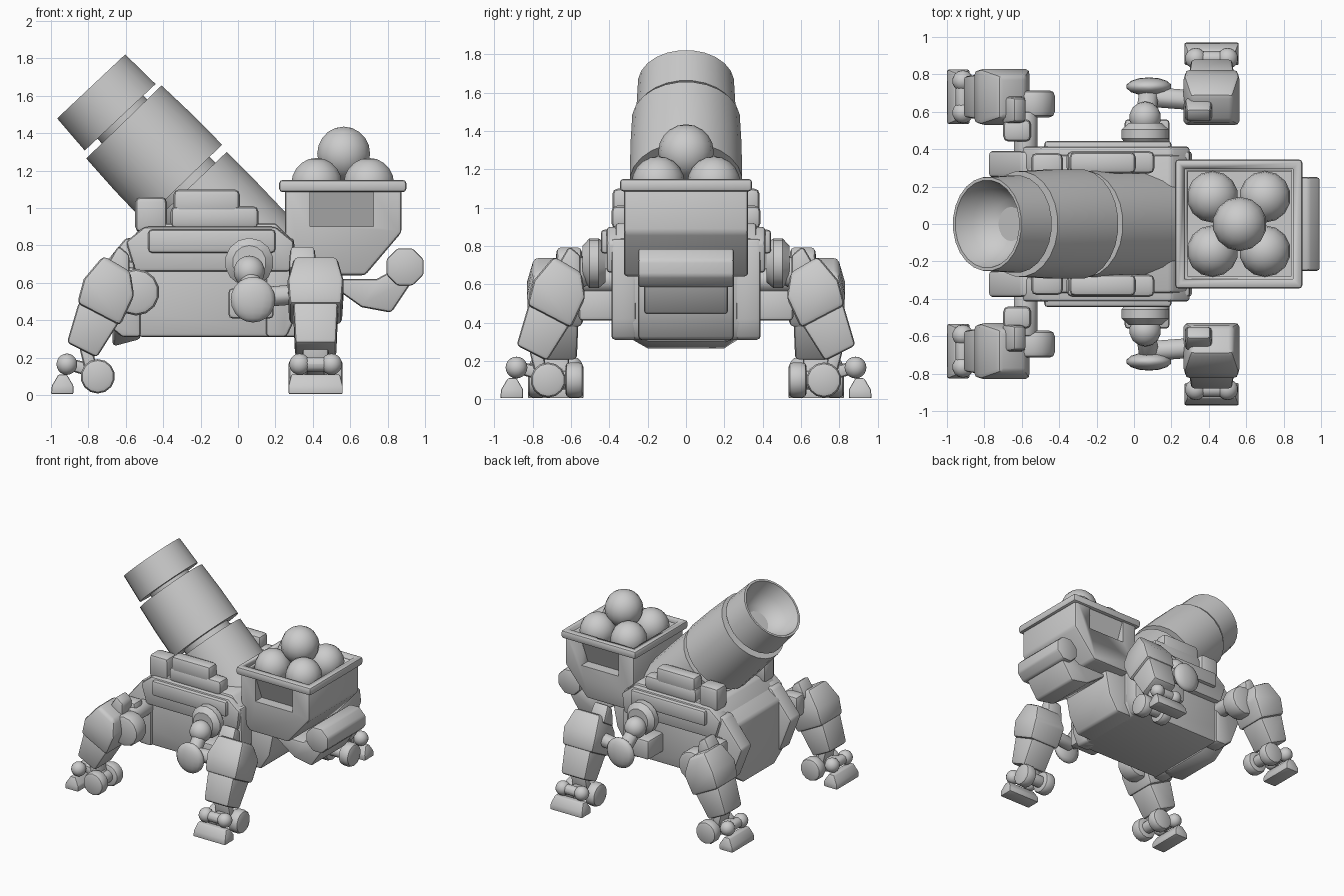
import bpy, bmesh, math
from mathutils import Vector

if "Cube" in bpy.data.objects:
    bpy.data.objects.remove(bpy.data.objects["Cube"])

grey = bpy.data.materials.new("plain_grey")
grey.use_nodes = True
COLOUR = (0.6, 0.6, 0.6, 1)
grey.diffuse_color = COLOUR
grey.node_tree.nodes["Principled BSDF"].inputs["Base Color"].default_value = COLOUR


def finish(bm, name, bevel=0.0, angle=35):
    bmesh.ops.recalc_face_normals(bm, faces=bm.faces)
    mesh = bpy.data.meshes.new(name)
    bm.to_mesh(mesh)
    bm.free()
    mesh.materials.append(grey)
    ob = bpy.data.objects.new(name, mesh)
    bpy.context.collection.objects.link(ob)
    bpy.ops.object.select_all(action='DESELECT')
    ob.select_set(True)
    bpy.context.view_layer.objects.active = ob
    if bevel:
        mod = ob.modifiers.new("bevel", 'BEVEL')
        mod.width, mod.segments = bevel, 2
        bpy.ops.object.modifier_apply(modifier="bevel")
    bpy.ops.object.shade_smooth_by_angle(angle=math.radians(angle))
    return ob


def loft(name, rings, bevel=0.0):
    """Closed solid through rings that have equal point counts."""
    bm = bmesh.new()
    loops = [[bm.verts.new(p) for p in ring] for ring in rings]
    n = len(loops[0])
    for a, b in zip(loops, loops[1:]):
        for i in range(n):
            bm.faces.new((a[i], a[(i + 1) % n], b[(i + 1) % n], b[i]))
    bm.faces.new(loops[0])
    bm.faces.new(loops[-1])
    return finish(bm, name, bevel)


def prism(name, profile, y0, y1, bevel=0.02):
    return loft(name, [[(x, y, z) for x, z in profile] for y in (y0, y1)], bevel)


def box(name, x0, x1, y0, y1, z0, z1, bevel=0.02):
    return prism(name, [(x0, z0), (x1, z0), (x1, z1), (x0, z1)], y0, y1, bevel)


def turned(name, start, end, profile, sides=24, bevel=0.0):
    """Solid of revolution: profile gives (fraction along axis, radius)."""
    start, end = Vector(start), Vector(end)
    turn = (end - start).to_track_quat('Z', 'Y')
    rings = [[start.lerp(end, t) + turn @ Vector((r * math.cos(a), r * math.sin(a), 0))
              for a in (2 * math.pi * (i + 0.5) / sides for i in range(sides))]
             for t, r in profile]
    return loft(name, rings, bevel)


def rod(name, start, end, r, sides=12, bevel=0.015):
    return turned(name, start, end, [(0, r), (1, r)], sides, bevel)


def ball(name, centre, r, squash=(1, 1, 1)):
    bm = bmesh.new()
    bmesh.ops.create_uvsphere(bm, u_segments=14, v_segments=10, radius=r)
    bmesh.ops.scale(bm, vec=squash, verts=bm.verts)
    bmesh.ops.translate(bm, vec=centre, verts=bm.verts)
    return finish(bm, name, 0, 60)


def cut(target, cutter):
    bpy.context.view_layer.objects.active = target
    mod = target.modifiers.new("cut", 'BOOLEAN')
    mod.operation, mod.solver, mod.object = 'DIFFERENCE', 'EXACT', cutter
    bpy.ops.object.modifier_apply(modifier="cut")
    bpy.data.objects.remove(cutter)


# Barrel in three stepped sections, with a hollow bowl at the muzzle
turned("barrel_muzzle", (-.63, 0, 1.485), (-.785, 0, 1.65),
       [(0, .262), (1, .252), (1, .235), (.55, .2), (.2, .13), (.05, .03)])
turned("barrel_neck_upper", (-.56, 0, 1.41), (-.65, 0, 1.51), [(0, .17), (1, .17)])
turned("barrel_middle", (-.295, 0, 1.135), (-.61, 0, 1.46), [(0, .295), (.5, .293), (1, .283)])
turned("barrel_neck_lower", (-.22, 0, 1.06), (-.36, 0, 1.2), [(0, .2), (1, .2)])
turned("barrel_base", (.12, 0, .7), (-.265, 0, 1.105), [(0, .29), (.6, .29), (1, .285)])

# Hull: central body, nose and rear floor
prism("hull", [(-.53, .31), (.25, .31), (.3, .4), (.3, .82), (.2, .92), (-.5, .92),
               (-.6, .8), (-.6, .45)], -.37, .37)
loft("nose", [[(-.52, y, z) for y, z in ((-.38, .36), (-.2, .3), (.2, .3), (.38, .36),
                                        (.36, .87), (-.36, .87))],
              [(-.67, y, z) for y, z in ((-.34, .36), (-.2, .26), (.2, .26), (.34, .36),
                                        (.28, .76), (-.28, .76))]], .02)
prism("rear_floor", [(.2, .31), (.38, .31), (.46, .44), (.5, .64), (.2, .7)], -.25, .25)

# Ammunition hopper with recessed side windows and an open top
hopper = prism("hopper", [(.25, 1.12), (.25, .74), (.33, .64), (.68, .64), (.875, .87), (.875, 1.12)],
               -.325, .325)
cut(hopper, box("hollow", .29, .84, -.28, .28, 1.05, 1.3, 0))
rim = box("hopper_rim", .22, .9, -.345, .345, 1.085, 1.15, .018)
cut(rim, box("opening", .27, .85, -.295, .295, 1, 1.3, 0))
for s in (-1, 1):
    cut(hopper, loft("window", [[(x, s * y, z) for y, z in ((.4, .9), (.4, 1.085), (.315, 1.085),
                                                           (.24, .9))] for x in (.385, .725)]))
for x in (.42, .7):
    for y in (-.145, .145):
        ball("stored_ball", (x, y, 1.13), .138)
ball("top_ball", (.565, 0, 1.29), .145)

# Rear arm and its roller
prism("rear_arm", [(.45, .62), (.66, .47), (.82, .44), (.94, .62), (.85, .68), (.74, .62)],
      -.22, .22)
rod("rear_roller", (.893, -.25, .685), (.893, .25, .685), .108, 8)


def leg(name, place):
    """place maps (outward, sideways, height) to the world."""
    def slab(part, rows, bevel=.02, shift=0):
        # each row is (inner outward/height, outer outward/height, half width)
        loft(name + part, [[place(u, shift + v * w, z) for (u, z), v in
                            ((a, -1), (b, -1), (b, 1), (a, 1))] for a, b, w in rows], bevel)
    slab("_thigh", [((.545, .66), (.69, .745), .115), ((.525, .53), (.795, .62), .15),
                    ((.6, .37), (.83, .49), .14)], .025)
    slab("_thigh_cap", [((.55, .75), (.61, .8), .065), ((.55, .6), (.68, .68), .075)], shift=-.07)
    slab("_shin", [((.58, .43), (.82, .5), .12), ((.725, .2), (.885, .28), .11)])
    slab("_toe", [((.85, .005), (.97, .005), .145), ((.85, .05), (.965, .05), .145),
                  ((.885, .11), (.93, .11), .13)], .008)
    rod(name + "_ankle_bar", place(.885, -.1, .165), place(.885, .1, .165), .04)
    rod(name + "_wheel_axle", place(.72, -.1, .1), place(.72, .1, .1), .05)
    slab("_ankle_link", [((.7, .08), (.72, .16), .05), ((.87, .13), (.88, .2), .05)])
    slab("_lower_link", [((.71, .08), (.75, .26), .07), ((.78, .1), (.82, .26), .07)])
    for v in (-1, 1):
        ball(name + "_ankle", place(.885, v * .085, .165), .057)
        rod(name + "_wheel", place(.72, v * .05, .1), place(.72, v * .145, .1), .092, 14, .025)


for s, side in ((-1, "right_"), (1, "left_")):
    # Side armour
    prism(side + "side_band", [(-.55, .66), (.28, .66), (.3, .82), (.2, .9), (-.5, .9), (-.6, .82)],
          s * .28, s * .415)
    box(side + "side_rail", -.48, .2, s * .36, s * .445, .76, .885)
    box(side + "upper_block", -.36, .11, s * .27, s * .39, .89, 1.01, .03)
    box(side + "upper_ridge", -.345, .01, s * .27, s * .385, .96, 1.1, .03)
    box(side + "front_block", -.55, -.38, s * .24, s * .38, .87, 1.06, .03)
    prism(side + "nose_plate", [(-.52, .84), (-.6, .84), (-.78, .62), (-.68, .36), (-.62, .31),
                                (-.52, .31)], s * .25, s * .39)
    prism(side + "rear_post", [(.15, .31), (.26, .31), (.31, .42), (.3, .84), (.15, .84)],
          s * .26, s * .39)

    # Rear hip, elbow and linkage
    turned(side + "hip_disc", (.06, s * .42, .71), (.06, s * .54, .71),
           [(0, .1), (.3, .13), (.7, .13), (1, .09)], 14)
    ball(side + "hip_ball", (.06, s * .57, .66), .085)
    box(side + "hip_mount", -.05, .19, s * .35, s * .56, .41, .57)
    rod(side + "hip_strut", (.06, s * .56, .66), (.08, s * .7, .52), .055)
    ball(side + "elbow_disc", (.08, s * .735, .51), .122, (1, .4, 1))
    rod(side + "rear_link", (.08, s * .68, .52), (.34, s * .66, .54), .055)
    leg(side + "rear_leg", lambda u, v, z: Vector((.415 + v, s * u, z)))

    # Front hip and knee
    rod(side + "front_hip", (-.58, s * .3, .62), (-.58, s * .6, .62), .065)
    box(side + "front_hip_collar", -.7, -.55, s * .44, s * .56, .54, .72, .03)
    rod(side + "knee_disc", (-.545, s * .57, .55), (-.545, s * .715, .55), .125, 14, .03)
    leg(side + "front_leg", lambda u, v, z: Vector((-.03 - u, s * (.68 + v), z)))
